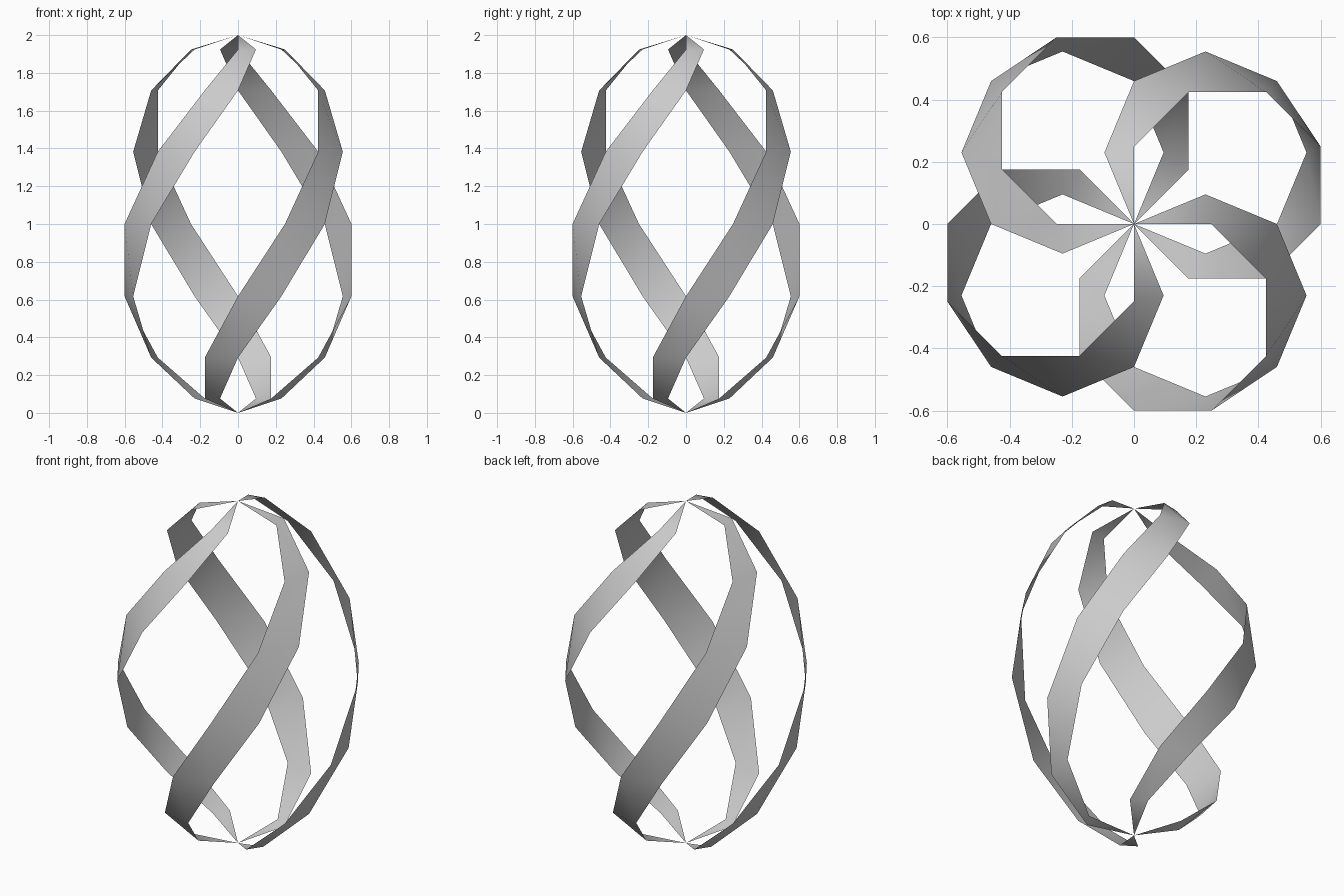
import bpy, bmesh
from math import sin, cos, pi

if "Cube" in bpy.data.objects:
    bpy.data.objects.remove(bpy.data.objects["Cube"])

RINGS, RADIUS, HALF, STRIPS = 8, 0.65, 1.0, 4
STEP = pi / RINGS            # 16 segments around, 8 rings down


def ring_pair(bm, level, turn):
    """Two verts of a strip on one ring; each ring is one segment further round."""
    r, z = RADIUS * sin(level * STEP), HALF + HALF * cos(level * STEP)
    a = turn - (level - 1) * STEP
    return [bm.verts.new((r * cos(t), r * sin(t), z)) for t in (a, a + STEP)]


bm = bmesh.new()
# shared poles
top = bm.verts.new((0, 0, 2 * HALF))
bottom = bm.verts.new((0, 0, 0))

# four spiralling ribbons on the ellipsoid
for k in range(STRIPS):
    rows = [ring_pair(bm, i, k * pi / 2) for i in range(1, RINGS)]
    bm.faces.new((top, rows[0][0], rows[0][1]))
    for (a, b), (d, c) in zip(rows, rows[1:]):
        bm.faces.new((a, d, c, b))
    bm.faces.new((bottom, rows[-1][1], rows[-1][0]))

for f in bm.faces:
    f.smooth = True
mesh = bpy.data.meshes.new("spiral_ribbons")
bm.to_mesh(mesh)
bm.free()
bpy.context.collection.objects.link(bpy.data.objects.new("spiral_ribbons", mesh))
